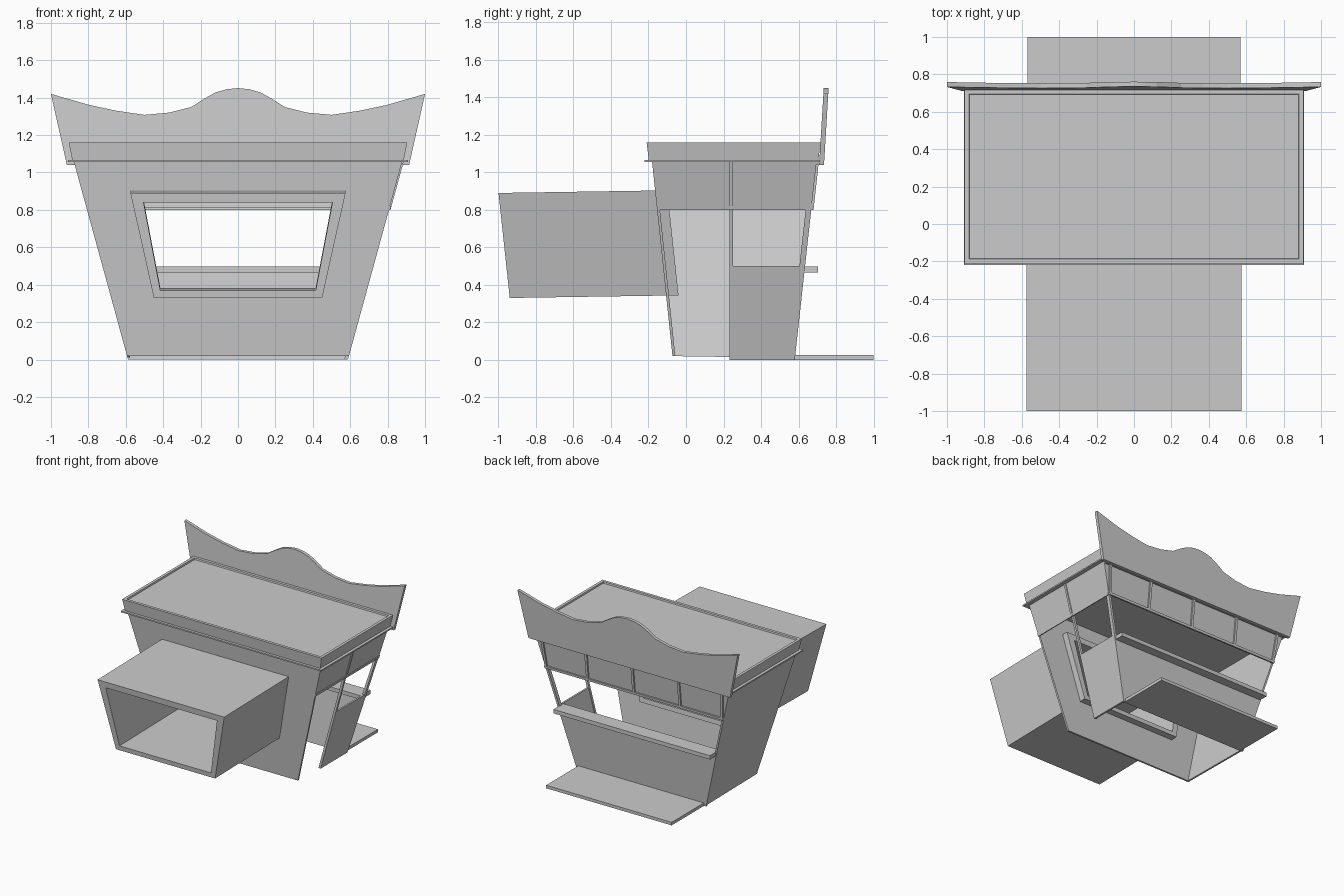
import bpy, bmesh
from mathutils import Vector

if "Cube" in bpy.data.objects:
    bpy.data.objects.remove(bpy.data.objects["Cube"])

# Leaning faces of the booth
def hw(z): return 0.588 + 0.274 * z      # half width at height z
def yf(z): return -0.07 - 0.105 * z      # front face
def yb(z): return 0.58 + 0.11 * z        # back face
def front(x, z): return (x, yf(z), z)
def back(x, z): return (x, yb(z), z)
def side(s, y, z): return (s * hw(z), y, z)

def finish(name, bm):
    bmesh.ops.recalc_face_normals(bm, faces=bm.faces[:])
    me = bpy.data.meshes.new(name)
    bm.to_mesh(me)
    bm.free()
    ob = bpy.data.objects.new(name, me)
    bpy.context.collection.objects.link(ob)
    return ob

# Polygon thickened along an offset vector
def slab(name, pts, off):
    bm = bmesh.new()
    a = [bm.verts.new(p) for p in pts]
    b = [bm.verts.new(Vector(p) + Vector(off)) for p in pts]
    n = len(a)
    bm.faces.new(a)
    bm.faces.new(b[::-1])
    for i in range(n):
        j = (i + 1) % n
        bm.faces.new((a[i], a[j], b[j], b[i]))
    return finish(name, bm)

# Four-sided frame with a hole, thickened along an offset vector
def frame(name, outer, inner, off):
    bm = bmesh.new()
    off = Vector(off)
    o, i_ = [[bm.verts.new(p) for p in l] for l in (outer, inner)]
    o2, i2 = [[bm.verts.new(Vector(p) + off) for p in l] for l in (outer, inner)]
    n = len(o)
    for k in range(n):
        j = (k + 1) % n
        for p, q in ((o, i_), (o2, i2), (o, o2), (i_, i2)):
            bm.faces.new((p[k], p[j], q[j], q[k]))
    return finish(name, bm)

def box(name, x0, x1, y0, y1, z0, z1):
    return slab(name, [(x0, y0, z0), (x1, y0, z0), (x1, y1, z0), (x0, y1, z0)], (0, 0, z1 - z0))

T = 0.015
TOP = 1.06
def trap(f, wt, zt, wb, zb): return [f(-wt, zt), f(wt, zt), f(wb, zb), f(-wb, zb)]

# Front wall with window hole
frame("front_wall", trap(front, hw(TOP), TOP, hw(0.02), 0.02),
      trap(front, 0.575, 0.9, 0.45, 0.34), (0, T, 0))

# Projecting window tunnel
def tun(x, z): return (x, -0.94 - 0.107 * (z - 0.33), z)
frame("window_tunnel", trap(tun, 0.575, 0.89, 0.45, 0.33),
      trap(tun, 0.505, 0.84, 0.415, 0.368), (0, 0.9, 0.014))

# Left wall, solid
slab("left_wall", [side(-1, yf(TOP), TOP), side(-1, yb(TOP), TOP),
                   side(-1, yb(0.01), 0.01), side(-1, yf(0.02), 0.02)], (T, 0, 0))

# Right side: lower panel, header panel, posts and rails
R = (-T, 0, 0)
M = 0.24
slab("right_lower_panel", [side(1, M, 0.5), side(1, yb(0.5), 0.5), side(1, yb(0), 0), side(1, M, 0)], R)
slab("right_header_panel", [side(1, yf(TOP), TOP), side(1, yb(TOP), TOP),
                            side(1, yb(0.81), 0.81), side(1, yf(0.81), 0.81)], R)
slab("right_middle_post", [side(1, M - 0.008, TOP), side(1, M + 0.01, TOP),
                           side(1, M + 0.01, 0), side(1, M - 0.008, 0)], (-0.02, 0, 0))
slab("right_middle_post_trim", [side(1, M - 0.008, TOP), side(1, M + 0.01, TOP),
                                side(1, M + 0.01, 0.8), side(1, M - 0.008, 0.8)], (0.008, 0, 0))
slab("right_corner_post", [side(1, yb(TOP) - 0.03, TOP), side(1, yb(TOP), TOP),
                           side(1, yb(0), 0), side(1, yb(0) - 0.03, 0)], (-0.02, 0, 0))
slab("right_header_rail", [side(1, yf(0.82), 0.82), side(1, yb(0.82), 0.82),
                           side(1, yb(0.8), 0.8), side(1, yf(0.8), 0.8)], (0.006, 0, 0))

# Back wall, header panel, rails and dividers
slab("back_lower_wall", trap(back, hw(0.48), 0.48, hw(0), 0), (0, -T, 0))
slab("back_header_panel", trap(back, hw(TOP), TOP, hw(0.81), 0.81), (0, -T, 0))
for z in (0.8, 1.04):
    slab("back_header_rail", trap(back, hw(z + 0.02), z + 0.02, hw(z), z), (0, 0.012, 0))
for x in (-0.82, -0.42, 0, 0.42, 0.82):
    xb = x if abs(x) < 0.5 else x * 0.97
    slab("back_header_divider", [back(x - 0.01, TOP), back(x + 0.01, TOP),
                                 back(xb - 0.01, 0.8), back(xb + 0.01, 0.8)][:2] +
         [back(xb + 0.01, 0.8), back(xb - 0.01, 0.8)], (0, 0.012, 0))

# Counter and rear step
box("back_counter", -0.71, 0.71, 0.58, 0.705, 0.465, 0.497)
box("back_platform", -0.57, 0.57, 0.575, 1.0, 0.0, 0.025)

# Roof: trim ledge and flared block with a recessed top
box("roof_ledge", -0.91, 0.91, -0.22, 0.72, 1.056, 1.067)
bm = bmesh.new()
lo, hi = [[bm.verts.new(p) for p in ((-w, a, z), (w, a, z), (w, b, z), (-w, b, z))]
          for w, a, b, z in ((0.885, -0.198, 0.705, 1.06), (0.905, -0.21, 0.718, 1.16))]
bm.faces.new(lo[::-1])
top = bm.faces.new(hi)
for i in range(4):
    j = (i + 1) % 4
    bm.faces.new((lo[i], lo[j], hi[j], hi[i]))
bm.normal_update()
bmesh.ops.inset_region(bm, faces=[top], thickness=0.033)
bmesh.ops.inset_region(bm, faces=[top], thickness=0.004)
for v in top.verts:
    v.co.z -= 0.012
finish("roof", bm)

# Wavy sign board along the back of the roof
half = [(0.06, 1.445), (0.12, 1.428), (0.18, 1.395), (0.25, 1.35), (0.37, 1.32), (0.5, 1.308),
        (0.65, 1.33), (0.8, 1.362), (1.0, 1.42)]
wave = [(-x, z) for x, z in half[::-1]] + [(0, 1.451)] + half
outline = wave + [(0.915, 1.04), (-0.915, 1.04)]
slab("sign_board", [(x, 0.71 + 0.06 * (z - 1.04), z) for x, z in outline], (0, 0.026, 0))
